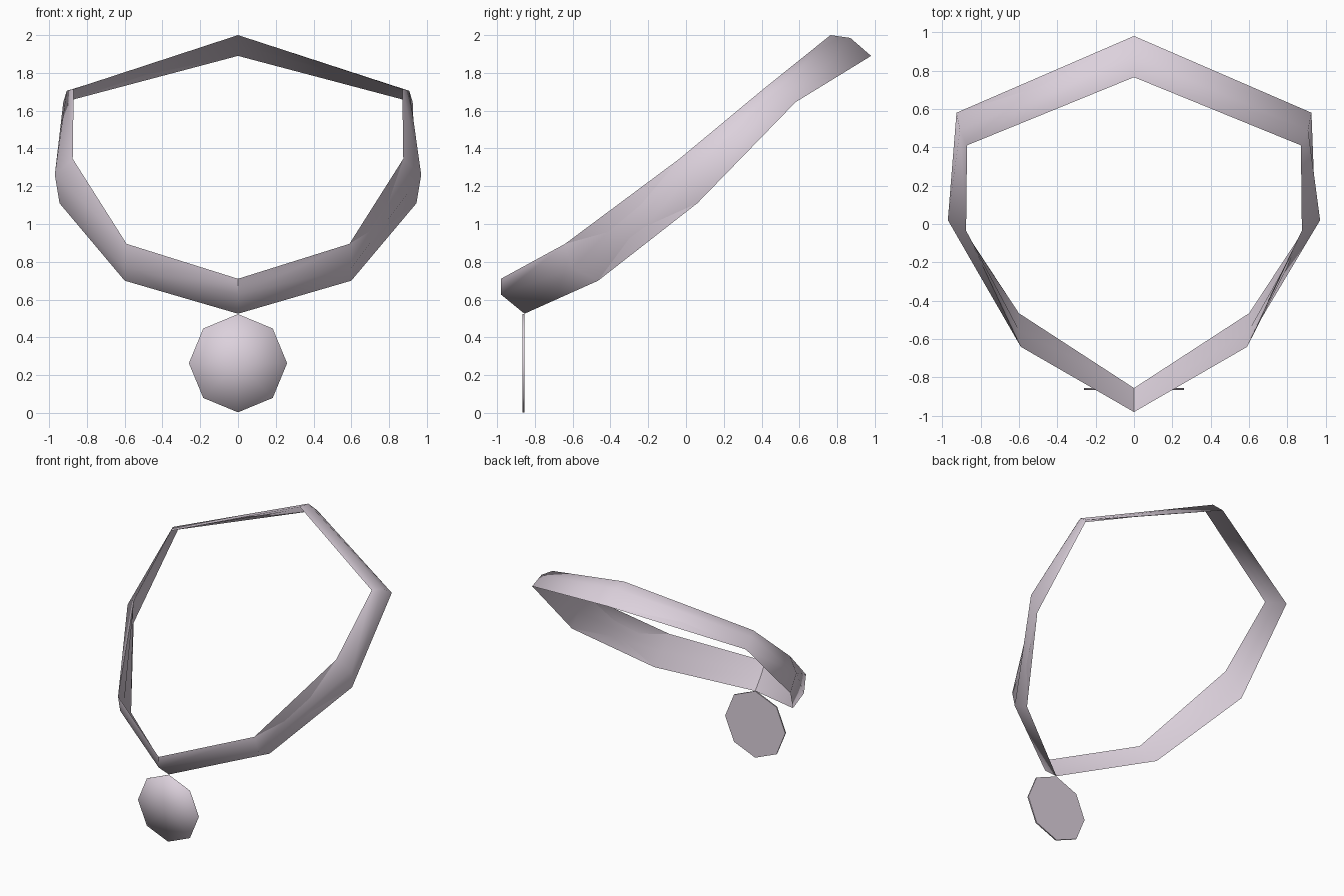
import bpy, bmesh, math
from mathutils import Vector

cube = bpy.data.objects.get("Cube")
if cube:
    bpy.data.objects.remove(cube, do_unlink=True)

# Single pale mauve material
mat = bpy.data.materials.new("pale mauve")
mat.use_nodes = True
colour = (0.72, 0.64, 0.72, 1.0)
mat.diffuse_color = colour
bsdf = mat.node_tree.nodes["Principled BSDF"]
bsdf.inputs["Base Color"].default_value = colour
bsdf.inputs["Roughness"].default_value = 0.6


def finish(bm, name):
    bmesh.ops.recalc_face_normals(bm, faces=bm.faces)
    for f in bm.faces:
        f.smooth = True
    mesh = bpy.data.meshes.new(name)
    bm.to_mesh(mesh)
    bm.free()
    mesh.materials.append(mat)
    obj = bpy.data.objects.new(name, mesh)
    bpy.context.collection.objects.link(obj)
    return obj


# Collar cross-sections from back to front on the +x side:
# upper edge, outer ridge, lower edge
half = [
    ((0.00, 0.765, 2.00), (0.00, 0.87, 1.985), (0.00, 0.98, 1.89)),
    ((0.87, 0.41, 1.715), (0.907, 0.49, 1.705), (0.925, 0.58, 1.645)),
    ((0.875, -0.035, 1.345), (0.97, 0.02, 1.26), (0.945, 0.06, 1.11)),
    ((0.59, -0.64, 0.895), (0.60, -0.60, 0.765), (0.60, -0.465, 0.70)),
    ((0.00, -0.98, 0.71), (0.00, -0.98, 0.627), (0.00, -0.855, 0.525)),
]
mirrored = [[(-x, y, z) for x, y, z in s] for s in half[-2:0:-1]]

# Collar: closed band lofted around the ring, with a shallow inner crease
bm = bmesh.new()
rings = []
for section in half + mirrored:
    upper, ridge, lower = (Vector(p) for p in section)
    crease = ((upper + lower) / 2).lerp(ridge, 0.15)
    rings.append([bm.verts.new(p) for p in (upper, ridge, lower, crease)])
for i, a in enumerate(rings):
    b = rings[(i + 1) % len(rings)]
    for j in range(4):
        k = (j + 1) % 4
        bm.faces.new((a[j], a[k], b[k], b[j]))
collar = finish(bm, "collar")
bpy.context.view_layer.objects.active = collar
collar.select_set(True)
bpy.ops.object.shade_smooth_by_angle(angle=math.radians(65))
collar.select_set(False)

# Tag: thin octagon with a softly shaded front and a flat back
bm = bmesh.new()
radius, centre_z = 0.26, 0.263


def rim(y):
    return [bm.verts.new((radius * math.sin(i * math.pi / 4), y,
                          centre_z + radius * math.cos(i * math.pi / 4)))
            for i in range(8)]


front, back = rim(-0.865), rim(-0.855)
hub = bm.verts.new((0, -0.865, centre_z))
bm.faces.new(back)
for i in range(8):
    k = (i + 1) % 8
    bm.faces.new((hub, front[i], front[k]))
    bm.faces.new((front[i], back[i], back[k], front[k]))
    bm.edges.get((back[i], back[k])).smooth = False
finish(bm, "hanging_tag")
